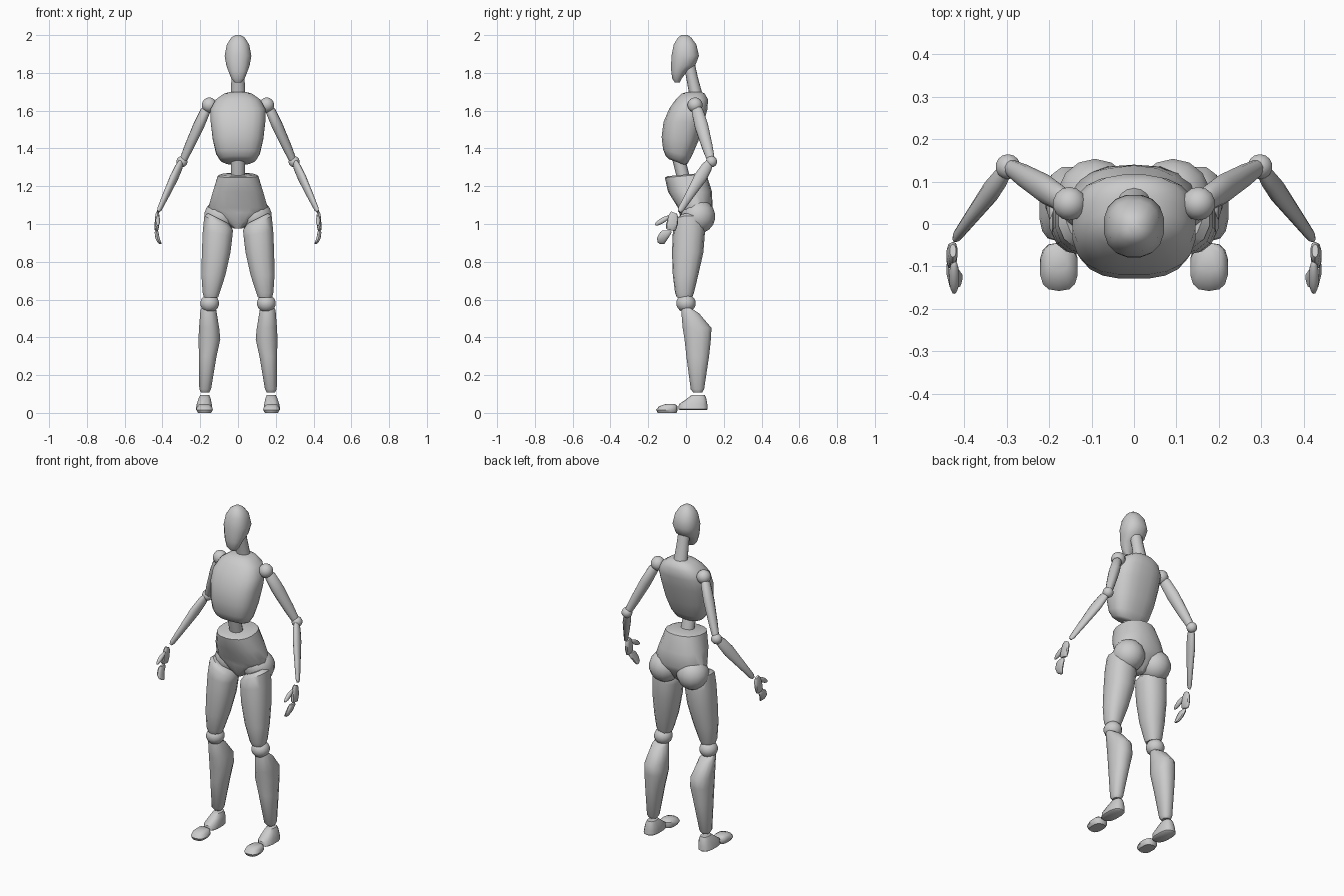
import bpy, bmesh
from math import sin, cos, pi, radians
from mathutils import Matrix, Vector


def finish(bm, name, angle=45):
    bmesh.ops.recalc_face_normals(bm, faces=bm.faces)
    mesh = bpy.data.meshes.new(name)
    bm.to_mesh(mesh)
    bm.free()
    ob = bpy.data.objects.new(name, mesh)
    bpy.context.collection.objects.link(ob)
    bpy.ops.object.select_all(action='DESELECT')
    ob.select_set(True)
    bpy.context.view_layer.objects.active = ob
    bpy.ops.object.shade_smooth_by_angle(angle=radians(angle))
    return ob


def spow(v, e):
    return abs(v) ** e * (1 if v >= 0 else -1)


def loft(name, rings, n=14, p=2.0, side=1):
    """Rings are (z, x0, x1, y0, y1, slope_x, slope_y) superellipse sections."""
    bm = bmesh.new()
    loops = []
    for z, x0, x1, y0, y1, *slope in rings:
        sx, sy = slope if slope else (0, 0)
        loop = []
        for i in range(n):
            a = 2 * pi * (i + 0.5) / n
            dx = (x1 - x0) / 2 * spow(cos(a), 2 / p)
            dy = (y1 - y0) / 2 * spow(sin(a), 2 / p)
            loop.append(bm.verts.new((side * ((x0 + x1) / 2 + dx), (y0 + y1) / 2 + dy,
                                      z + sx * dx + sy * dy)))
        loops.append(loop)
    for a, b in zip(loops, loops[1:]):
        for i in range(n):
            j = (i + 1) % n
            bm.faces.new((a[i], a[j], b[j], b[i]))
    bm.faces.new(loops[0])
    bm.faces.new(loops[-1])
    return finish(bm, name)


def limb(name, start, end, profile, side):
    """Tapered limb; profile holds (position along axis, x radius, y radius)."""
    a, b = Vector(start), Vector(end)
    d = b - a
    sx, sy = -d.x / d.z, -d.y / d.z
    rings = []
    for t, rx, ry in profile:
        c = a + d * t
        rings.append((c.z, c.x - rx, c.x + rx, c.y - ry, c.y + ry, sx, sy))
    loft(name, rings, 12, 2.0, side)


def ball(name, centre, radii, tilt=0, side=1):
    bm = bmesh.new()
    m = (Matrix.Translation((side * centre[0], centre[1], centre[2]))
         @ Matrix.Rotation(radians(tilt), 4, 'X') @ Matrix.Diagonal((*radii, 1)))
    bmesh.ops.create_uvsphere(bm, u_segments=14, v_segments=9, radius=1, matrix=m)
    finish(bm, name)


# Head and neck
loft("head", [
    (2.0, -.015, .015, -.025, .01), (1.985, -.038, .038, -.045, .03),
    (1.95, -.06, .06, -.066, .056), (1.89, -.072, .072, -.078, .07),
    (1.84, -.063, .063, -.08, .05), (1.81, -.052, .052, -.079, .008),
    (1.77, -.036, .036, -.073, -.022), (1.75, -.018, .018, -.06, -.033)], 16, 2.3)
loft("neck", [(1.86, -.034, .034, -.02, .045), (1.78, -.035, .035, .0, .062),
              (1.67, -.041, .041, .02, .092)], 14)

# Chest, waist and pelvis
loft("chest", [
    (1.70, -.04, .04, .01, .08), (1.69, -.075, .075, -.025, .10),
    (1.66, -.118, .118, -.055, .117), (1.61, -.146, .146, -.09, .115, 0, 0),
    (1.54, -.146, .146, -.12, .096, 0, 0), (1.45, -.135, .135, -.13, .066, 0, -.12),
    (1.375, -.117, .117, -.122, .03, 0, -.25), (1.34, -.095, .095, -.108, .008, 0, -.36),
    (1.328, -.07, .07, -.092, -.006, 0, -.36)], 20, 2.6)
loft("waist", [(1.37, -.038, .038, -.08, -.01), (1.24, -.038, .038, -.047, .023)], 14)
loft("pelvis", [
    (1.262, -.09, .09, -.095, .09, 0, .09), (1.255, -.108, .108, -.112, .108, 0, .09),
    (1.17, -.135, .135, -.095, .138), (1.085, -.16, .16, -.042, .14),
    (1.06, -.145, .145, -.036, .13), (1.01, -.07, .07, -.02, .10),
    (.975, -.02, .02, .0, .07)], 18, 2.3)

for s, tag in ((1, "left"), (-1, "right")):
    # Ball joints
    ball(tag + "_shoulder", (.152, .048, 1.63), (.04, .04, .04), 0, s)
    ball(tag + "_elbow", (.297, .135, 1.33), (.03, .03, .03), 0, s)
    ball(tag + "_hip", (.092, .065, 1.04), (.09, .09, .09), 0, s)
    ball(tag + "_knee", (.15, .0, .58), (.051, .052, .048), 0, s)

    # Arms
    limb(tag + "_upper_arm", (.165, .055, 1.615), (.29, .132, 1.34),
         [(0, .015, .02), (.06, .024, .03), (.35, .027, .035), (.75, .023, .028),
          (1, .018, .02)], s)
    limb(tag + "_forearm", (.302, .125, 1.325), (.422, -.035, 1.065),
         [(0, .014, .018), (.1, .018, .025), (.3, .02, .029), (.65, .016, .02),
          (.95, .011, .014), (1, .006, .008)], s)

    # Hand
    loft(tag + "_palm", [
        (1.06, .42, .434, -.078, -.048, 0, -.4), (1.045, .416, .438, -.09, -.042, 0, -.3),
        (1.0, .417, .442, -.105, -.043), (.972, .42, .442, -.106, -.054, 0, -.2),
        (.967, .425, .438, -.1, -.06, 0, -.2)], 10, 2.6, s)
    loft(tag + "_fingers", [
        (.965, .424, .438, -.127, -.08), (.955, .42, .442, -.138, -.076),
        (.925, .415, .438, -.154, -.094), (.902, .406, .426, -.15, -.11),
        (.893, .404, .416, -.135, -.115)], 10, 2.6, s)
    ball(tag + "_thumb", (.424, -.125, 1.018), (.012, .014, .046), -59, s)

    # Legs
    loft(tag + "_thigh", [
        (1.03, .05, .16, -.04, .08, .5, 0), (1.005, .025, .18, -.062, .098, .5, 0),
        (.95, .028, .188, -.07, .1, .2, 0), (.85, .038, .193, -.074, .092),
        (.73, .065, .195, -.07, .065), (.635, .096, .188, -.058, .042),
        (.61, .105, .18, -.048, .032)], 14, 2.3, s)
    loft(tag + "_shin", [
        (.56, .125, .19, -.022, .045, 0, -.5), (.54, .114, .2, -.028, .072, 0, -.3),
        (.45, .098, .208, -.02, .137), (.39, .092, .211, -.01, .134),
        (.3, .112, .208, .0, .124), (.125, .142, .206, .024, .097),
        (.108, .152, .196, .038, .086)], 12, 2.3, s)

    # Foot
    loft(tag + "_heel", [
        (.095, .152, .2, .03, .1), (.075, .144, .21, .005, .108),
        (.045, .138, .22, -.038, .113), (.02, .138, .224, -.04, .115),
        (.014, .145, .215, -.03, .108)], 14, 2.6, s)
    loft(tag + "_toes", [
        (.046, .155, .205, -.11, -.058), (.036, .138, .217, -.142, -.045),
        (.016, .132, .222, -.158, -.044), (0, .142, .212, -.15, -.05)], 14, 2.8, s)
